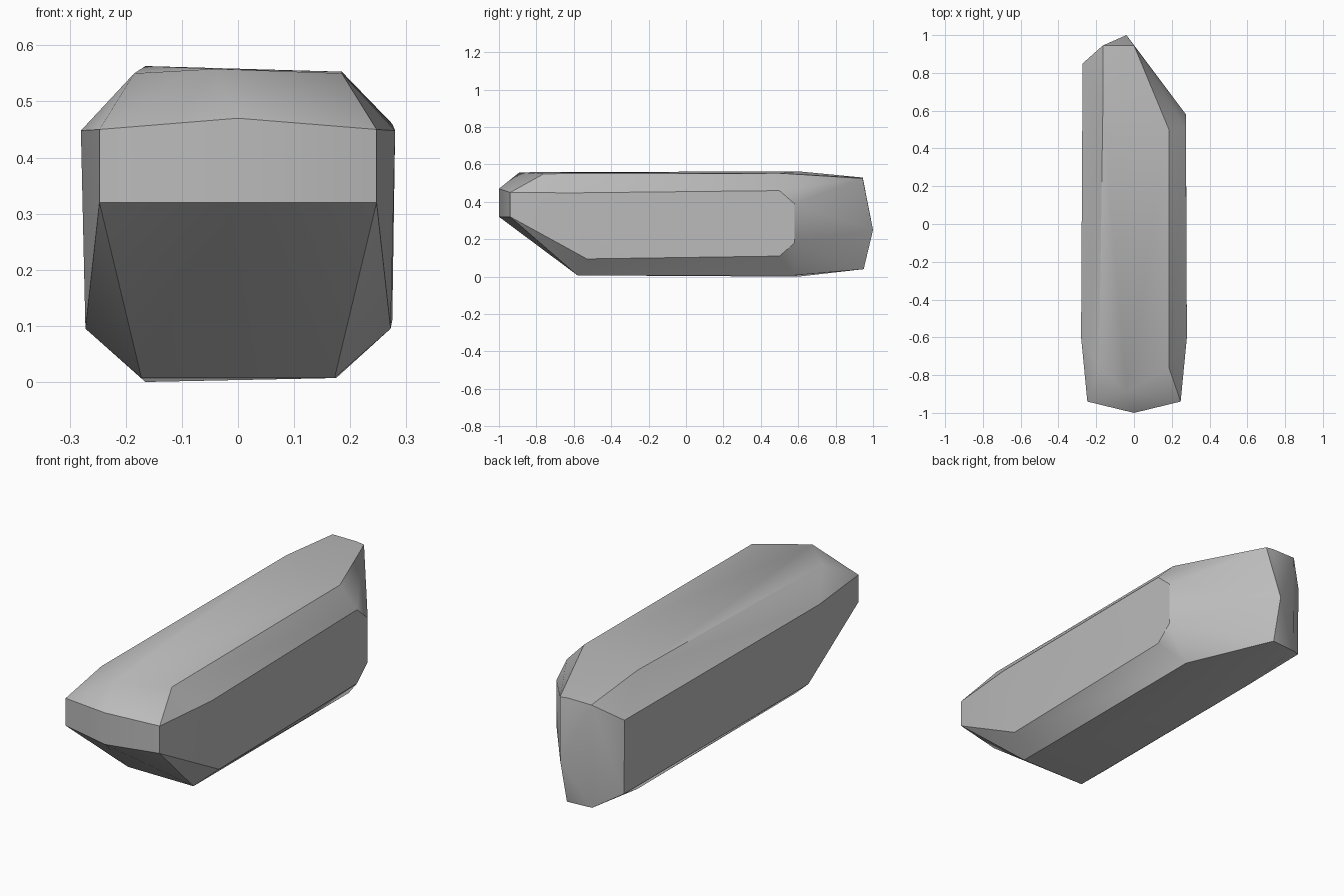
import bpy
import bmesh
from mathutils import Vector

# Remove the default cube
default_cube = bpy.data.objects.get("Cube")
if default_cube:
    bpy.data.objects.remove(default_cube, do_unlink=True)


def make_material(name, colour):
    material = bpy.data.materials.new(name)
    material.use_nodes = True
    material.diffuse_color = colour
    shader = material.node_tree.nodes["Principled BSDF"]
    shader.inputs["Base Color"].default_value = colour
    shader.inputs["Roughness"].default_value = 0.9
    return material


def mirrored_pair(x, y, z):
    """Matching corners on the left and right of the stone."""
    return [Vector((side * x, y, z)) for side in (-1, 1)]


def single(x, y, z):
    """One corner that has no mirrored partner."""
    return [Vector((x, y, z))]


def build_faceted_stone(name, corners, material):
    """Wrap the corners in one closed skin and merge its flat facets."""
    bm = bmesh.new()
    for corner in corners:
        bm.verts.new(corner)
    hull = bmesh.ops.convex_hull(bm, input=bm.verts)
    unused = {item for key in ("geom_interior", "geom_unused")
              for item in hull[key] if isinstance(item, bmesh.types.BMVert)}
    bmesh.ops.delete(bm, geom=list(unused), context="VERTS")
    bmesh.ops.dissolve_limit(bm, angle_limit=0.02, verts=bm.verts, edges=bm.edges)
    bmesh.ops.recalc_face_normals(bm, faces=bm.faces)
    mesh = bpy.data.meshes.new(name)
    bm.to_mesh(mesh)
    bm.free()
    mesh.materials.append(material)
    stone = bpy.data.objects.new(name, mesh)
    bpy.context.collection.objects.link(stone)
    return stone


corners = []

# Blunt nose with a slight central ridge
corners += mirrored_pair(0.247, -0.94, 0.45)
corners += mirrored_pair(0.247, -0.94, 0.32)
corners += single(0, -1, 0.47)
corners += single(0, -1, 0.32)

# Flat top, running further back on the right
corners += mirrored_pair(0.185, -0.76, 0.55)
corners += single(-0.04, -0.89, 0.558)
corners += single(-0.165, 0.6, 0.563)
corners += single(0.185, 0.5, 0.553)

# Long upright flanks
corners += mirrored_pair(0.28, -0.6, 0.448)
corners += mirrored_pair(0.272, -0.53, 0.095)
corners += single(0.275, 0.5, 0.46)
corners += single(0.275, 0.58, 0.39)
corners += single(0.275, 0.58, 0.18)
corners += single(0.275, 0.5, 0.11)
corners += single(-0.272, 0.85, 0.45)
corners += single(-0.27, 0.85, 0.1)

# Underside
corners += mirrored_pair(0.172, -0.58, 0.007)
corners += single(0.175, 0.58, 0.007)
corners += single(-0.165, 0.6, 0)

# Slanted back end
corners += mirrored_pair(0.0, 0.945, 0.525)[:1]
corners += single(-0.04, 0.945, 0.53)
corners += single(-0.165, 0.945, 0.53)
corners += single(-0.04, 1, 0.25)
corners += single(-0.04, 0.95, 0.04)
corners += single(-0.165, 0.94, 0.04)

stone_grey = make_material("stone grey", (0.5, 0.5, 0.5, 1))
stone = build_faceted_stone("stone_slab", corners, stone_grey)

# Soft shading on shallow facets, crisp main edges
bpy.ops.object.select_all(action="DESELECT")
stone.select_set(True)
bpy.context.view_layer.objects.active = stone
bpy.ops.object.shade_smooth_by_angle(angle=0.6)
